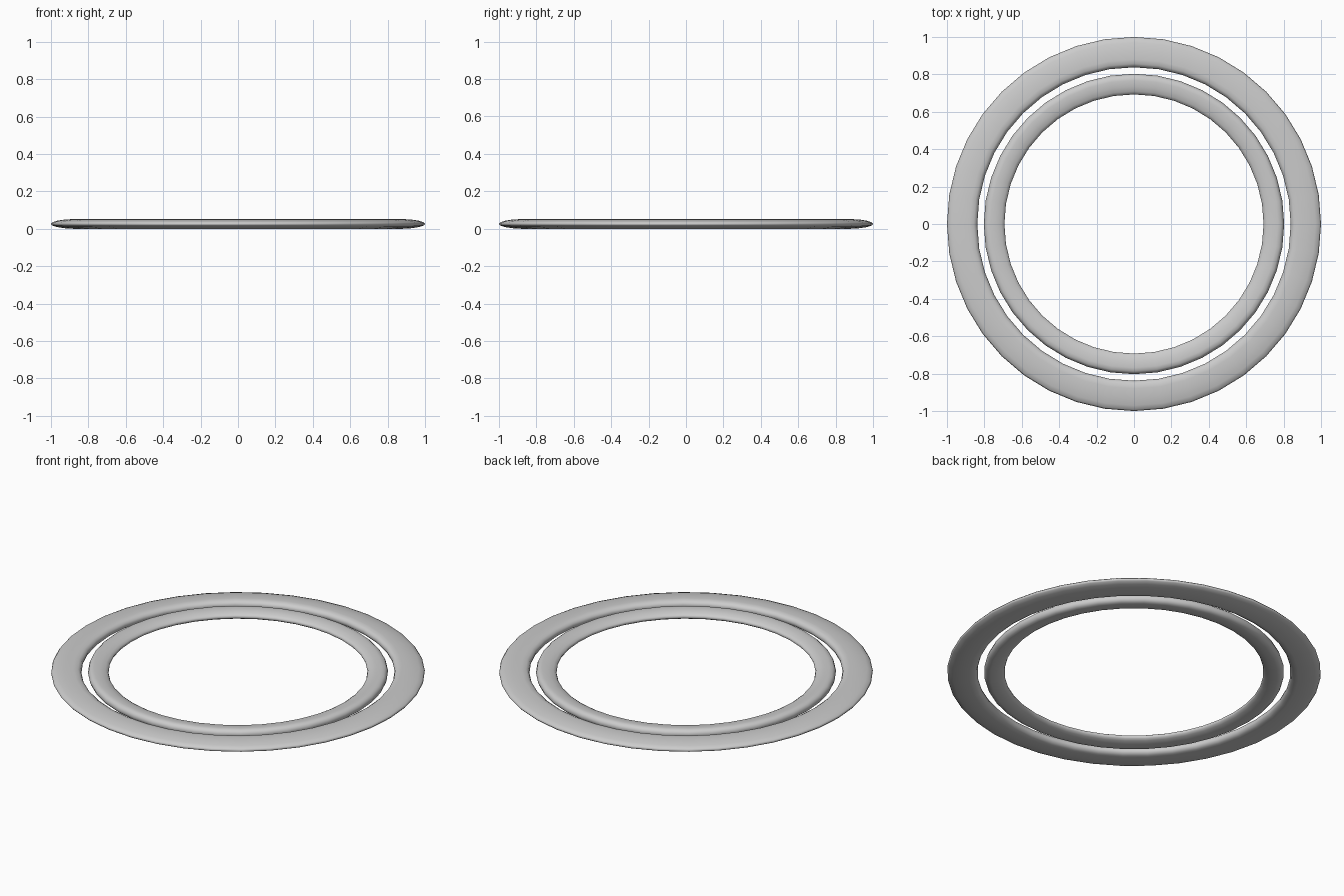
import bpy, bmesh, math

if "Cube" in bpy.data.objects:
    bpy.data.objects.remove(bpy.data.objects["Cube"])

SEGMENTS = 40
HALF = 0.026   # half thickness of both rings


def make_ring(name, upper):
    """Lathe a closed profile, mirrored about its mid height, around z."""
    lower = [(r, -h) for r, h in reversed(upper[1:-1])]
    profile = upper + lower
    bm = bmesh.new()
    loops = []
    for i in range(SEGMENTS):
        a = 2 * math.pi * i / SEGMENTS
        loops.append([bm.verts.new((r * math.cos(a), r * math.sin(a), HALF * (1 + h)))
                      for r, h in profile])
    n = len(profile)
    for i in range(SEGMENTS):
        p, q = loops[i], loops[(i + 1) % SEGMENTS]
        for j in range(n):
            k = (j + 1) % n
            bm.faces.new((p[j], q[j], q[k], p[k]))
    bmesh.ops.recalc_face_normals(bm, faces=bm.faces)
    for f in bm.faces:
        f.smooth = True
    mesh = bpy.data.meshes.new(name)
    bm.to_mesh(mesh)
    bm.free()
    obj = bpy.data.objects.new(name, mesh)
    bpy.context.collection.objects.link(obj)
    return obj


# Wide outer ring: thin outer rim, fuller rounded side at the gap
make_ring("outer_ring", [(1.0, 0), (0.993, 0.33), (0.97, 0.63), (0.93, 0.88),
                         (0.88, 1.0), (0.857, 0.9), (0.843, 0.55), (0.838, 0)])

# Narrow inner ring: thin inner rim, fuller rounded side at the gap
make_ring("inner_ring", [(0.803, 0), (0.798, 0.55), (0.787, 0.9), (0.768, 1.0),
                         (0.735, 0.88), (0.71, 0.63), (0.697, 0.33), (0.693, 0)])
